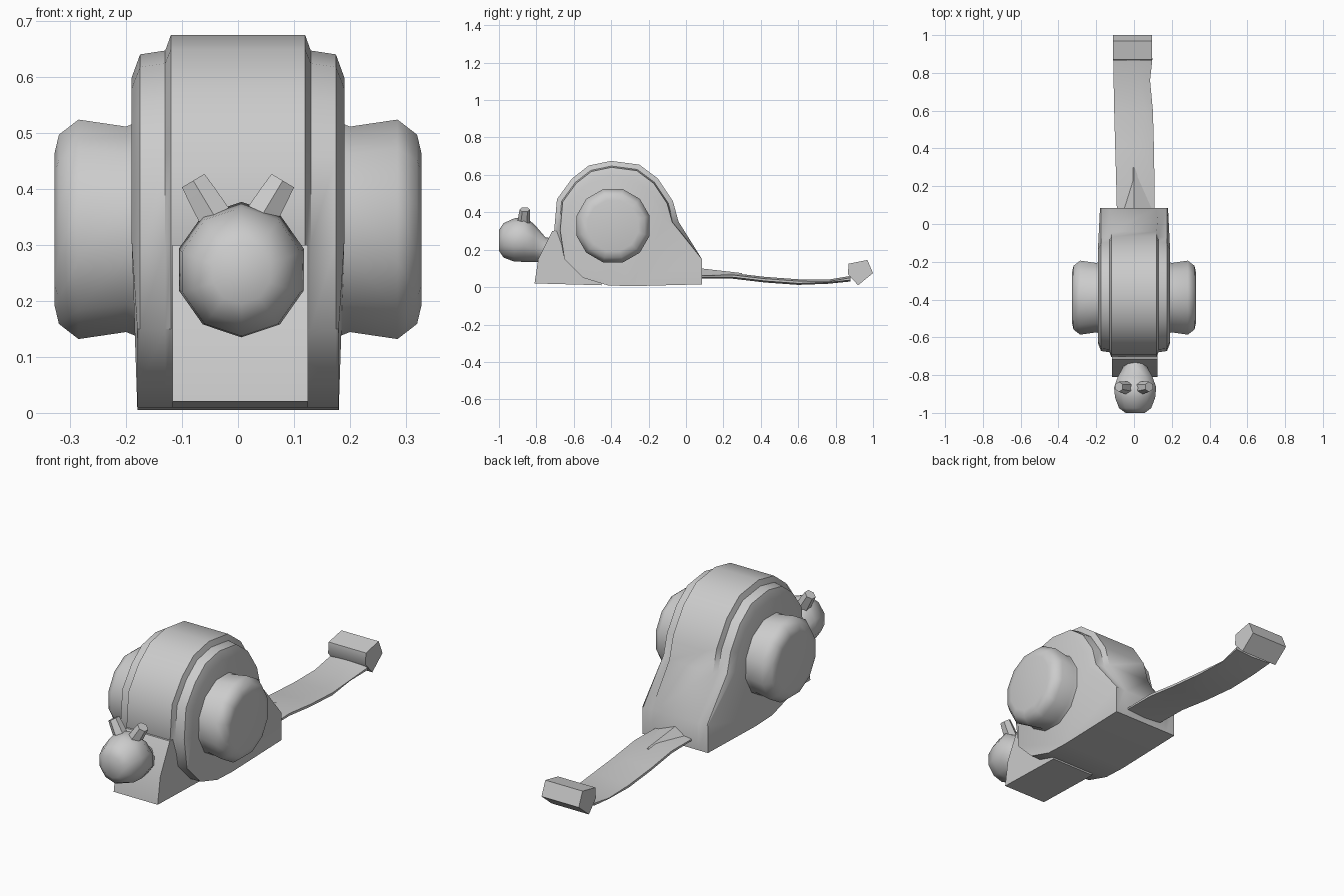
import bpy, bmesh, math
from mathutils import Vector

cube = bpy.data.objects.get("Cube")
if cube:
    bpy.data.objects.remove(cube, do_unlink=True)

clay = bpy.data.materials.new("clay_grey")
clay.use_nodes = True
clay.diffuse_color = (0.6, 0.6, 0.6, 1)
clay.node_tree.nodes["Principled BSDF"].inputs["Base Color"].default_value = (0.6, 0.6, 0.6, 1)


def loft(name, rings, angle=50):
    """Skin a row of equal-length rings and cap both ends."""
    bm = bmesh.new()
    rows = [[bm.verts.new(p) for p in ring] for ring in rings]
    n = len(rows[0])
    for a, b in zip(rows, rows[1:]):
        for i in range(n):
            j = (i + 1) % n
            bm.faces.new((a[i], a[j], b[j], b[i]))
    bm.faces.new(rows[0][::-1])
    bm.faces.new(rows[-1])
    bmesh.ops.recalc_face_normals(bm, faces=bm.faces[:])
    mesh = bpy.data.meshes.new(name)
    bm.to_mesh(mesh)
    bm.free()
    mesh.materials.append(clay)
    obj = bpy.data.objects.new(name, mesh)
    bpy.context.collection.objects.link(obj)
    bpy.ops.object.select_all(action='DESELECT')
    obj.select_set(True)
    bpy.context.view_layer.objects.active = obj
    bpy.ops.object.shade_smooth_by_angle(angle=math.radians(angle))
    return obj


def across(profile, x):
    return [(x, y, z) for y, z in profile]


# Shell: round hump with a raised centre band and a sloping back wedge
hump = [(-.42, .01), (-.55, .05), (-.65, .15), (-.705, .3), (-.69, .47), (-.61, .58),
        (-.52, .65), (-.4, .675), (-.25, .655), (-.15, .58), (-.07, .46), (-.04, .35),
        (.085, .15), (.085, .015), (-.3, .005)]


def shell_ring(x, scale):
    ring = []
    for y, z in hump:
        low = z < .2
        s = 1 if low else scale
        side = math.copysign(min(abs(x), .18 if low else .19), x)
        ring.append((side, -.38 + (y + .38) * s, .33 + (z - .33) * s))
    return ring


steps = [(.12, 1), (.13, .92), (.175, .9), (.19, .78)]
loft("shell", [shell_ring(-x, s) for x, s in reversed(steps)]
     + [shell_ring(x, s) for x, s in steps])

# Front foot under the neck
foot = [(-.81, .02), (-.79, .15), (-.715, .3), (-.5, .3), (-.45, .01)]
loft("front_foot", [across(foot, -.117), across(foot, .125)], 30)

# Rounded hubs on both sides
for side, name in ((1, "left_hub"), (-1, "right_hub")):
    rings = []
    for x, r in ((.14, .215), (.2, .19), (.285, .203), (.32, .175), (.328, .14)):
        rings.append([(side * x, -.39 + r * math.cos(a), .328 + r * math.sin(a))
                      for a in (math.tau * (k + .5) / 12 for k in range(12))])
    loft(name, rings)

# Head: round in front, drawn back into a neck
rings = []
for y, r, z in ((-1, .055, .25), (-.975, .092, .25), (-.92, .115, .252),
                (-.865, .121, .256), (-.81, .1, .235), (-.75, .065, .2), (-.68, .07, .19)):
    rings.append([(.006 + r * .97 * math.cos(a), y, z + r * math.sin(a))
                  for a in (math.tau * (k + .5) / 10 for k in range(10))])
loft("head", rings, 60)

# Short flared feelers
for side, name in ((1, "left_feeler"), (-1, "right_feeler")):
    base, tip = Vector((side * .035, -.868, .34)), Vector((side * .08, -.862, .415))
    along = (tip - base).normalized()
    wide = along.cross(Vector((0, 1, 0)))
    rings = []
    for t, r in ((0, .035), (.7, .03), (1, .027)):
        c = base.lerp(tip, t)
        rings.append([c + wide * r * math.cos(a) + Vector((0, 1, 0)) * r * math.sin(a)
                      for a in (math.tau * (k + .5) / 6 for k in range(6))])
    loft(name, rings)

# Flat tail with a shallow crooked ridge: y, left x, right x, ridge x, bottom, top
tail = [(.04, -.09, .11, .0, .045, .07), (.25, -.095, .108, .0, .045, .075),
        (.42, -.1, .105, .03, .025, .055), (.6, -.105, .1, .06, .012, .042),
        (.76, -.108, .085, .03, .018, .04), (.88, -.11, .098, .0, .03, .06)]
loft("tail", [[(l, y, b + .008), (m, y, b), (r, y, b + .008), (r, y, t - .01),
               (m, y, t), (l, y, t - .01)] for y, l, r, m, b, t in tail])

# Creased flap where the tail joins
loft("tail_flap", [[(-.06, .08, .06), (.1, .08, .06), (.0, .08, .1)],
                   [(-.01, .3, .06), (.01, .3, .06), (.0, .3, .075)]], 30)

# Chunky tail end
tip = [(.865, .07), (.87, .125), (.97, .145), (1, .075), (.92, .01)]
loft("tail_end", [across(tip, -.11), across(tip, .095)])
